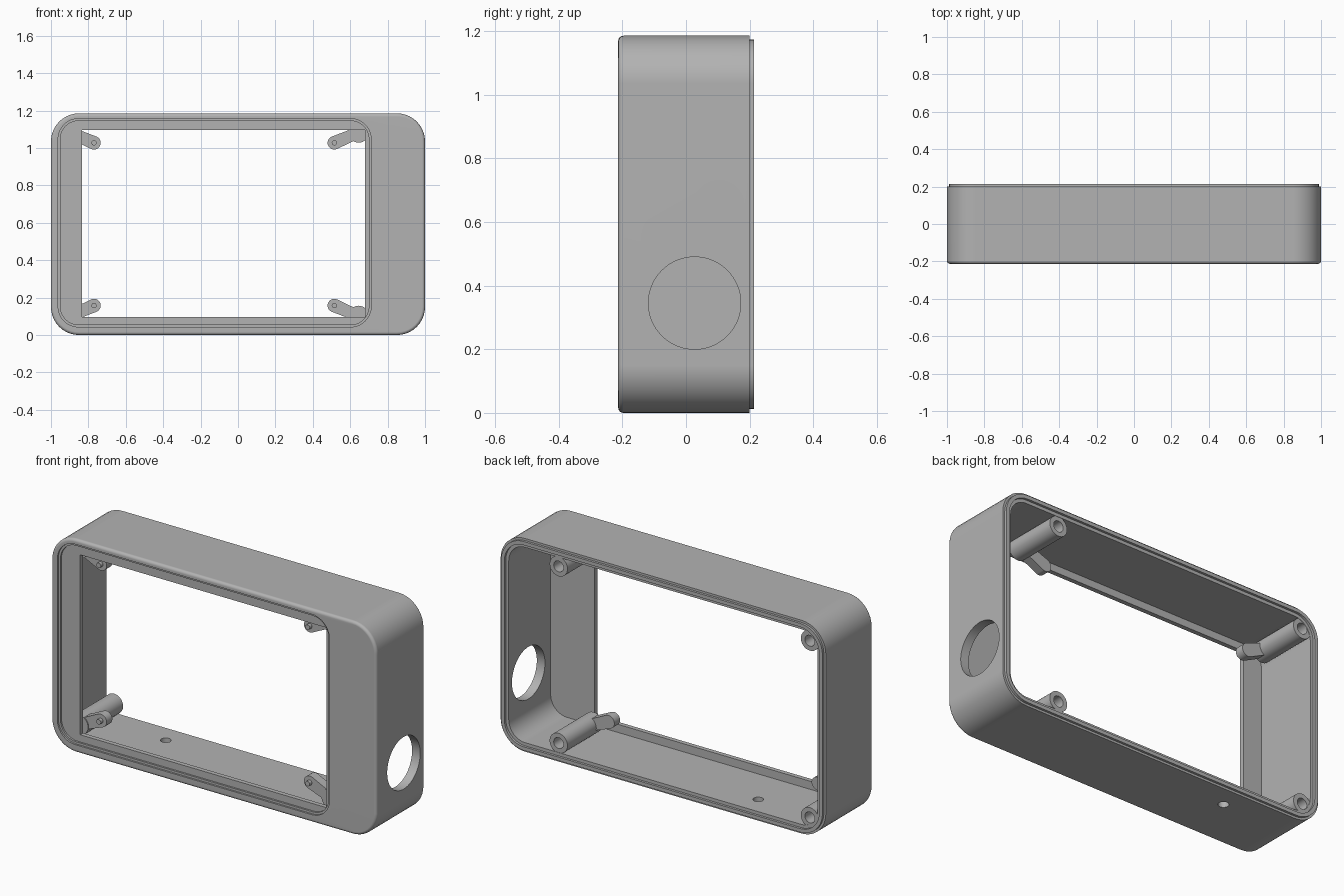
import bpy, bmesh
from math import sin, cos, pi, atan2
from mathutils import Matrix

if "Cube" in bpy.data.objects:
    bpy.data.objects.remove(bpy.data.objects["Cube"])

grey = bpy.data.materials.new("case_grey")
grey.use_nodes = True
GREY = (0.45, 0.45, 0.45, 1)
grey.diffuse_color = GREY
grey.node_tree.nodes["Principled BSDF"].inputs["Base Color"].default_value = GREY

WIDTH, HEIGHT, CORNER = 2.0, 1.185, 0.15
FRONT, BACK = -0.213, 0.2


def rounded_rect(x0, x1, z0, z1, r, y, n=10):
    """Ring of points for a rounded rectangle facing the front."""
    pts = []
    corners = [(x1 - r, z1 - r), (x0 + r, z1 - r), (x0 + r, z0 + r), (x1 - r, z0 + r)]
    for q, (cx, cz) in enumerate(corners):
        for i in range(n + 1):
            a = (q + i / n) * pi / 2
            pts.append((cx + r * cos(a), y, cz + r * sin(a)))
    return pts


def inset_outline(d, y):
    """The case outline moved inwards by d."""
    return rounded_rect(-WIDTH / 2 + d, WIDTH / 2 - d, d, HEIGHT - d, CORNER - d, y)


def circle(x, z, r, y, n=32):
    return [(x + r * cos(2 * pi * i / n), y, z + r * sin(2 * pi * i / n)) for i in range(n)]


def loft(name, rings, closed=False):
    """Skin the rings; join last to first, or cap both ends."""
    bm = bmesh.new()
    loops = [[bm.verts.new(p) for p in ring] for ring in rings]
    n = len(rings[0])
    pairs = list(zip(loops, loops[1:]))
    if closed:
        pairs.append((loops[-1], loops[0]))
    else:
        bm.faces.new(loops[0])
        bm.faces.new(loops[-1])
    for a, b in pairs:
        for i in range(n):
            j = (i + 1) % n
            bm.faces.new((a[i], a[j], b[j], b[i]))
    bmesh.ops.recalc_face_normals(bm, faces=bm.faces)
    mesh = bpy.data.meshes.new(name)
    bm.to_mesh(mesh)
    bm.free()
    mesh.materials.append(grey)
    obj = bpy.data.objects.new(name, mesh)
    bpy.context.collection.objects.link(obj)
    return obj


def activate(obj):
    bpy.ops.object.select_all(action='DESELECT')
    obj.select_set(True)
    bpy.context.view_layer.objects.active = obj


def smooth(obj):
    activate(obj)
    bpy.ops.object.shade_smooth_by_angle(angle=0.6)
    mod = obj.modifiers.new("flat_face_normals", 'WEIGHTED_NORMAL')
    mod.keep_sharp = True


def drill(obj, radius, depth, location, axis):
    """Cut a round hole through a wall."""
    bm = bmesh.new()
    turn = Matrix.Rotation(pi / 2, 4, 'Y') if axis == 'X' else Matrix()
    bmesh.ops.create_cone(bm, cap_ends=True, segments=64, radius1=radius, radius2=radius,
                          depth=depth, matrix=Matrix.Translation(location) @ turn)
    mesh = bpy.data.meshes.new("hole_cutter")
    bm.to_mesh(mesh)
    bm.free()
    mesh.materials.append(grey)
    cutter = bpy.data.objects.new("hole_cutter", mesh)
    cutter.hide_render = True
    bpy.context.collection.objects.link(cutter)
    mod = obj.modifiers.new("hole", 'BOOLEAN')
    mod.operation, mod.solver, mod.object = 'DIFFERENCE', 'EXACT', cutter
    activate(obj)
    bpy.ops.object.modifier_apply(modifier=mod.name)
    bpy.data.objects.remove(cutter)


# Case shell: outer wall, rounded front edge, stepped screen recess, window, cavity, rear lip
fillet = 0.016
rings = [inset_outline(0, BACK)]
for i in range(5):
    a = i / 4 * pi / 2
    rings.append(inset_outline(fillet * (1 - cos(a)), FRONT + fillet * (1 - sin(a))))
for step, y in ((0, FRONT), (0, -0.203), (0.012, -0.203), (0.012, -0.193)):
    rings.append(rounded_rect(-0.962 + step, 0.712 - step, 0.043 + step, 1.157 - step,
                              0.11 - step, y))
for y in (-0.193, -0.168):
    rings.append(rounded_rect(-0.835, 0.68, 0.095, 1.095, 0.002, y))
for d, y in ((0.05, -0.168), (0.05, BACK), (0.032, BACK),
             (0.032, 0.213), (0.012, 0.213), (0.012, BACK)):
    rings.append(inset_outline(d, y))
case = loft("case_shell", rings, closed=True)

# Cable opening in the side wall and small hole in the floor
drill(case, 0.145, 0.2, (0.98, 0.027, 0.345), 'X')
drill(case, 0.027, 0.2, (-0.5, 0.08, 0.02), 'Z')
smooth(case)

# Four screw posts, each with a mounting arm and locating pin
MID_X, MID_Z = -0.1275, HEIGHT / 2
for sx, side in ((1, "left"), (-1, "right")):
    for sz, level in ((1, "upper"), (-1, "lower")):
        tag = level + "_" + side
        px, pz = MID_X + sx * 0.7725, MID_Z + sz * 0.491
        bx, bz = MID_X + sx * 0.6425, MID_Z + sz * 0.435

        post = loft("screw_post_" + tag, [
            circle(px, pz, 0.03, 0.0), circle(px, pz, 0.03, 0.198),
            circle(px, pz, 0.055, 0.198), circle(px, pz, 0.055, -0.11)])
        smooth(post)

        # Arm outline: round end at the boss, straight end inside the post
        heading = atan2(bz - pz, bx - px)
        outline = [(bx + 0.036 * cos(heading + t), bz + 0.036 * sin(heading + t))
                   for t in [(i / 16 - 0.5) * pi for i in range(17)]]
        for k in (1, -1):
            outline.append((px - k * 0.03 * sin(heading), pz + k * 0.03 * cos(heading)))
        arm = loft("mounting_arm_" + tag,
                   [[(x, y, z) for x, z in outline] for y in (-0.105, -0.055)])
        smooth(arm)

        pin = loft("locating_pin_" + tag,
                   [circle(bx, bz, 0.014, y, 16) for y in (-0.125, -0.1)])
        smooth(pin)
